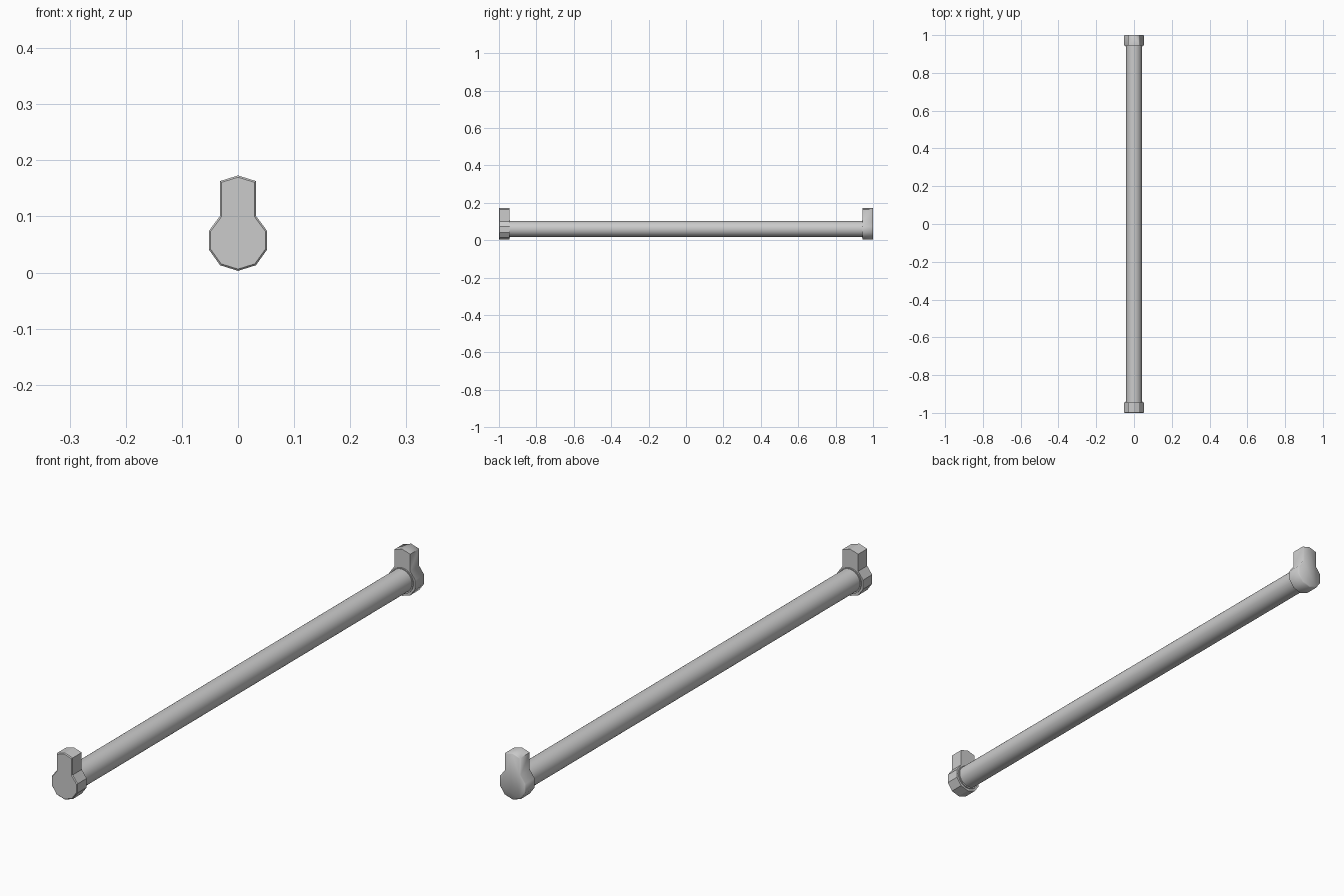
import bpy
import bmesh
from math import radians
from mathutils import Matrix

cube = bpy.data.objects.get("Cube")
if cube:
    bpy.data.objects.remove(cube, do_unlink=True)

grey = bpy.data.materials.new("light grey")
grey.use_nodes = True
colour = (0.6, 0.6, 0.6, 1)
grey.diffuse_color = colour
grey.node_tree.nodes["Principled BSDF"].inputs["Base Color"].default_value = colour


def finish(name, bm):
    bmesh.ops.recalc_face_normals(bm, faces=bm.faces)
    mesh = bpy.data.meshes.new(name)
    bm.to_mesh(mesh)
    bm.free()
    mesh.materials.append(grey)
    obj = bpy.data.objects.new(name, mesh)
    bpy.context.collection.objects.link(obj)
    bpy.ops.object.select_all(action="DESELECT")
    obj.select_set(True)
    bpy.context.view_layer.objects.active = obj
    return obj


def rod(name, radius, length, y, z):
    """Smooth cylinder lying along y."""
    bm = bmesh.new()
    bmesh.ops.create_cone(
        bm, cap_ends=True, segments=32, radius1=radius, radius2=radius, depth=length,
        matrix=Matrix.Translation((0, y, z)) @ Matrix.Rotation(radians(90), 4, "X"))
    finish(name, bm)
    bpy.ops.object.shade_smooth_by_angle(angle=radians(35))


# Half outline of a bracket: ten-sided lower lobe with an upright stem
half = [(0, 0.003), (0.032, 0.013), (0.052, 0.041), (0.052, 0.074),
        (0.032, 0.101), (0.032, 0.163), (0, 0.173)]
outline = half + [(-x, z) for x, z in half[-2:0:-1]]


def bracket(name, side):
    """Extruded outline with a fine chamfer round its outer face."""
    bm = bmesh.new()
    inner, outer = 0.945 * side, side
    face = bm.faces.new([bm.verts.new((x, inner, z)) for x, z in outline])
    result = bmesh.ops.extrude_face_region(bm, geom=[face], use_keep_orig=True)
    moved = [v for v in result["geom"] if isinstance(v, bmesh.types.BMVert)]
    bmesh.ops.translate(bm, verts=moved, vec=(0, outer - inner, 0))
    rim = [e for e in bm.edges if all(abs(v.co.y - outer) < 1e-5 for v in e.verts)]
    bmesh.ops.bevel(bm, geom=rim, offset=0.003, segments=1, affect="EDGES")
    finish(name, bm)


# Long rail between the brackets
rod("rail", 0.042, 1.92, 0, 0.06)

# End brackets with thin collars; the back one is softly shaded
for end, side in (("front", -1), ("back", 1)):
    bracket(end + "_bracket", side)
    if side > 0:
        bpy.ops.object.shade_smooth_by_angle(angle=radians(60))
    rod(end + "_collar", 0.046, 0.008, side * 0.945, 0.059)
